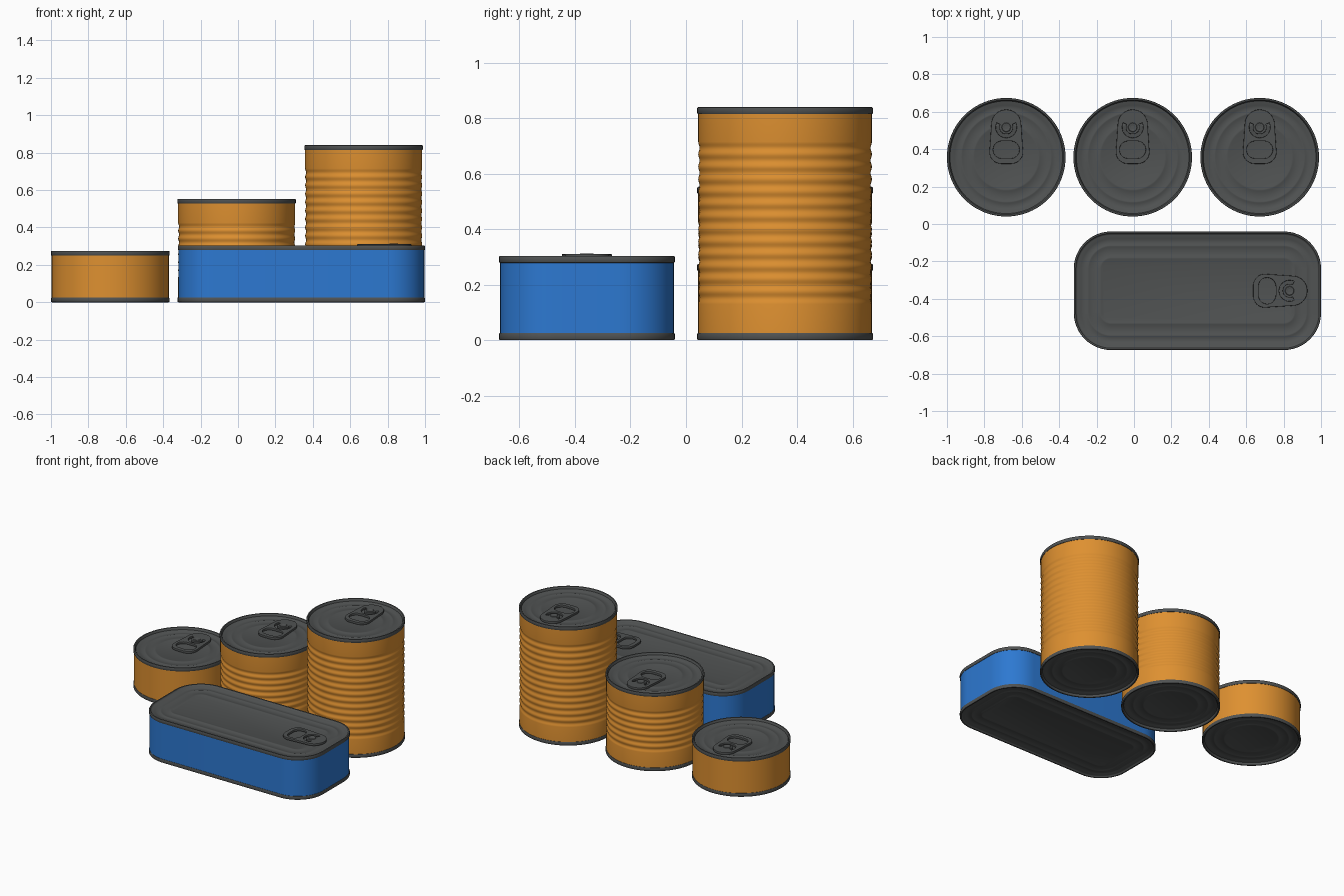
import bpy, bmesh, math
from math import sin, cos, pi, radians

if "Cube" in bpy.data.objects:
    bpy.data.objects.remove(bpy.data.objects["Cube"])


def material(name, rgb):
    m = bpy.data.materials.new(name)
    m.diffuse_color = (*rgb, 1)
    m.use_nodes = True
    m.node_tree.nodes["Principled BSDF"].inputs["Base Color"].default_value = m.diffuse_color
    return m


METAL = material("dark_metal", (0.08, 0.085, 0.085))
ORANGE = material("orange_label", (0.73, 0.28, 0.03))
BLUE = material("blue_label", (0.026, 0.19, 0.64))


def add_object(name, mesh, mat, location=(0, 0, 0), turn=0):
    mesh.materials.clear()
    mesh.materials.append(mat)
    for p in mesh.polygons:
        p.use_smooth = True
    mesh.set_sharp_from_angle(angle=radians(35))
    ob = bpy.data.objects.new(name, mesh)
    ob.location = location
    ob.rotation_euler.z = turn
    bpy.context.collection.objects.link(ob)
    return ob


def outline(shape, inset):
    """Rounded rectangle (or circle when it has no straight sides)."""
    a, b, r, n = shape
    pts = []
    for q, (sx, sy) in enumerate([(1, 1), (-1, 1), (-1, -1), (1, -1)]):
        for k in range(n + (1 if a else 0)):
            t = pi / 2 * (q + k / n)
            pts.append((sx * a + (r - inset) * cos(t), sy * b + (r - inset) * sin(t)))
    return pts


def loft(name, shape, profile, mat, location, cap=None):
    """Skin a profile of (inset, z) around the outline."""
    bm = bmesh.new()
    rings = [[bm.verts.new((x, y, z)) for x, y in outline(shape, d)] for d, z in profile]
    n = len(rings[0])
    for lo, hi in zip(rings, rings[1:]):
        for j in range(n):
            k = (j + 1) % n
            bm.faces.new((lo[j], lo[k], hi[k], hi[j]))
    if cap == "top":
        bm.faces.new(rings[-1])
    elif cap == "bottom":
        bm.faces.new(rings[0][::-1])
    mesh = bpy.data.meshes.new(name)
    bm.to_mesh(mesh)
    bm.free()
    return add_object(name, mesh, mat, location)


def end_profile(recess):
    """Seamed rim, recessed panel, bead and centre step; z = 0 at the rim top."""
    p = -recess
    return [(0.008, -0.026), (0.002, -0.025), (0, -0.021), (0, -0.005), (0.002, -0.001),
            (0.006, 0), (0.01, -0.001), (0.013, -0.005), (0.016, p + 0.002), (0.02, p),
            (0.034, p), (0.04, p - 0.004), (0.068, p - 0.004), (0.074, p - 0.001),
            (0.08, p - 0.001), (0.086, p - 0.004), (0.132, p - 0.004),
            (0.138, p - 0.001), (0.146, p - 0.001), (0.154, p - 0.004)]


# Pull tab: flat plate with a finger hole and a U slot around the rivet
def arc(cx, cy, r, a0, a1, n=10):
    return [(cx + r * cos(radians(a0 + (a1 - a0) * i / n)),
             cy + r * sin(radians(a0 + (a1 - a0) * i / n))) for i in range(n + 1)]


def pull_tab_mesh():
    plate = (arc(0, 0.175, 0.08, 0, 180, 20) + arc(-0.027, 0.028, 0.063, 180, 270)
             + arc(0.027, 0.028, 0.063, 270, 360))
    hole = arc(0.024, 0.04, 0.046, -90, 90, 16) + arc(-0.024, 0.04, 0.046, 90, 270, 16)
    slot = arc(0, 0.16, 0.056, 155, 385, 22) + arc(0, 0.16, 0.037, 385, 155, 22)
    cu = bpy.data.curves.new("tab_outline", "CURVE")
    cu.dimensions = "2D"
    cu.fill_mode = "BOTH"
    cu.extrude, cu.bevel_depth, cu.bevel_resolution, cu.offset = 0.005, 0.003, 1, -0.003
    for pts in (plate, hole, slot):
        s = cu.splines.new("POLY")
        s.points.add(len(pts) - 1)
        for sp, (x, y) in zip(s.points, pts):
            sp.co = (x, y, 0, 1)
        s.use_cyclic_u = True
    ob = bpy.data.objects.new("tab_outline", cu)
    bpy.context.collection.objects.link(ob)
    dg = bpy.context.evaluated_depsgraph_get()
    mesh = bpy.data.meshes.new_from_object(ob.evaluated_get(dg))
    bpy.data.objects.remove(ob)
    return mesh


TAB = pull_tab_mesh()
RIVET = [(0, -0.01), (0, 0.007), (0.004, 0.01), (0.012, 0.01), (0.016, 0.008)]


def add_tab(name, x, y, z, turn=0):
    add_object(name + "_pull_tab", TAB, METAL, (x, y, z), turn)
    loft(name + "_rivet", (0, 0, 0.026, 6), RIVET, METAL,
         (x - 0.16 * sin(turn), y + 0.16 * cos(turn), z), "top")


def add_can(name, shape, x, y, height, label, recess, ribs=None):
    # Label wall, with rolled ribs where given
    body = [(0.004, 0.012)]
    if ribs:
        z0, z1, count = ribs
        steps = count * 8
        body += [(0.004 + 0.0025 * (1 - cos(2 * pi * count * i / steps)),
                  z0 + (z1 - z0) * i / steps) for i in range(steps + 1)]
    body.append((0.004, height - 0.012))
    loft(name + "_body", shape, body, label, (x, y, 0))
    # Lid and base share one profile, mirrored vertically
    prof = end_profile(recess)
    loft(name + "_lid", shape, prof, METAL, (x, y, height), "top")
    loft(name + "_base", shape, [(d, -z) for d, z in reversed(prof)], METAL, (x, y, 0), "bottom")


ROUND = (0, 0, 0.317, 20)
OBLONG = (0.461, 0.117, 0.2, 12)

# Row of three round cans
for name, x, h, ribs in (("short_can", -0.683, 0.275, None),
                         ("medium_can", -0.007, 0.553, (0.13, 0.425, 7)),
                         ("tall_can", 0.672, 0.84, (0.13, 0.715, 13))):
    add_can(name, ROUND, x, 0.357, h, ORANGE, 0.018, ribs)
    add_tab(name, x, 0.357, h - 0.012)

# Oblong flat can in front
add_can("oblong_can", OBLONG, 0.339, -0.357, 0.304, BLUE, 0.01)
add_tab("oblong_can", 0.672, -0.357, 0.303, -pi / 2)
